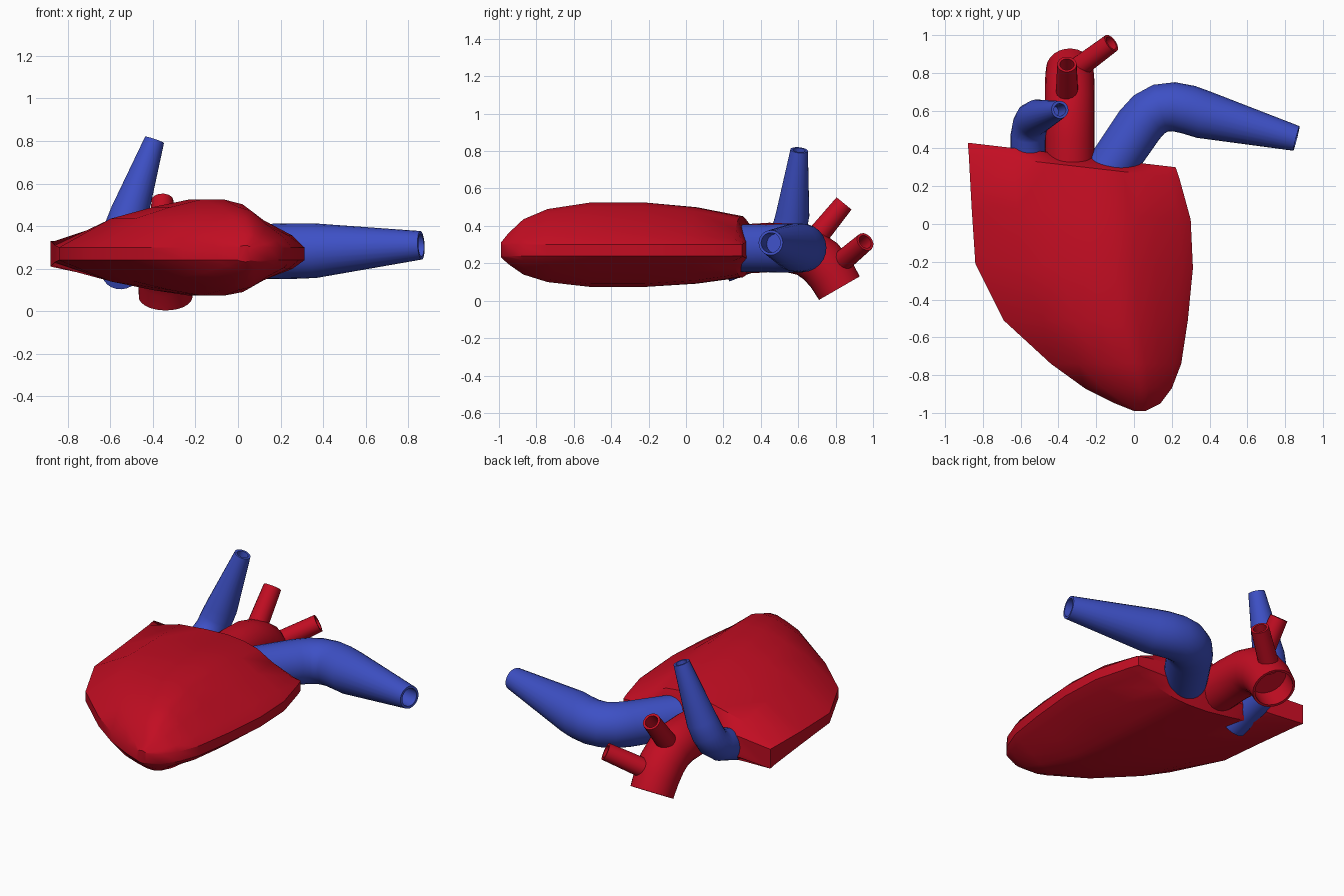
import bpy, bmesh, math
from mathutils import Vector

if "Cube" in bpy.data.objects:
    bpy.data.objects.remove(bpy.data.objects["Cube"])


def material(name, rgb):
    m = bpy.data.materials.new(name)
    m.diffuse_color = (*rgb, 1)
    m.use_nodes = True
    m.node_tree.nodes["Principled BSDF"].inputs["Base Color"].default_value = m.diffuse_color
    return m


RED = material("heart red", (0.54, 0.004, 0.016))
BLUE = material("vein blue", (0.047, 0.08, 0.56))


def finish(bm, name, mat, angle):
    bmesh.ops.recalc_face_normals(bm, faces=bm.faces)
    me = bpy.data.meshes.new(name)
    bm.to_mesh(me)
    bm.free()
    ob = bpy.data.objects.new(name, me)
    bpy.context.collection.objects.link(ob)
    me.materials.append(mat)
    bpy.ops.object.select_all(action='DESELECT')
    ob.select_set(True)
    bpy.context.view_layer.objects.active = ob
    bpy.ops.object.shade_smooth_by_angle(angle=math.radians(angle))
    return ob


def loft(bm, rings):
    rows = [[bm.verts.new(p) for p in r] for r in rings]
    n = len(rows[0])
    for a, b in zip(rows, rows[1:]):
        for i in range(n):
            j = (i + 1) % n
            bm.faces.new((a[i], a[j], b[j], b[i]))
    bm.faces.new(rows[0])
    bm.faces.new(rows[-1])


def tube(name, mat, path, radii, sides=24, wall=0.014, depth=0.12):
    """Swept round vessel with a hollow far end."""
    pts = [Vector(p) for p in path]
    rings, side = [], None
    for i, p in enumerate(pts):
        d = (pts[min(i + 1, len(pts) - 1)] - pts[max(i - 1, 0)]).normalized()
        if side is None:
            side = d.orthogonal()
        side = (side - d * side.dot(d)).normalized()
        up = d.cross(side)
        circ = [side * math.cos(2 * math.pi * k / sides) + up * math.sin(2 * math.pi * k / sides)
                for k in range(sides)]
        rings.append([p + c * radii[i] for c in circ])
    r = radii[-1] - wall
    rings.append([p + c * r for c in circ])
    rings.append([p - d * depth + c * r for c in circ])
    bm = bmesh.new()
    loft(bm, rings)
    return finish(bm, name, mat, 40)


# Heart body: lens-shaped sections (y, left x, right x, bulge, shear, left edge half-height)
PROFILE = [(0, 0), (.21, .6), (.38, .84), (.53, 1), (.64, 1), (.73, .9), (.83, .57), (.95, .25), (1, 0)]
STATIONS = [
    (-.99, .00, .06, .01, 0, .03),
    (-.95, -.10, .14, .06, 0, .03),
    (-.87, -.26, .20, .135, 0, .03),
    (-.74, -.44, .25, .19, 0, .03),
    (-.51, -.69, .285, .225, 0, .03),
    (-.22, -.84, .312, .225, .02, .03),
    (.06, -.86, .30, .195, .06, .04),
    (.305, -.875, .24, .14, .115, .055),
    (.362, -.88, .22, .02, .118, .06),
]
rings = []
for y, xl, xr, h, shear, e in STATIONS:
    ring = []
    for sign, scale, prof in ((1, 1, PROFILE), (-1, .74, PROFILE[::-1])):
        for u, f in prof:
            x = xl + (xr - xl) * u
            edge = e + (.03 - e) * u
            ring.append((x, y - shear * (x + .3), .27 + sign * (edge + h * f * scale)))
    rings.append(ring)
bm = bmesh.new()
loft(bm, rings)
finish(bm, "heart_body", RED, 32)

# Main artery arching over and down
tube("main_artery", RED,
     [(-.34, .2, .27), (-.34, .45, .285), (-.34, .57, .28), (-.34, .65, .258),
      (-.34, .72, .21), (-.34, .775, .145), (-.34, .82, .067)],
     [.132, .132, .132, .132, .132, .13, .126])

# Two small branches
tube("artery_branch_upper", RED, [(-.355, .69, .33), (-.355, .845, .52)], [.06, .052], 16)
tube("artery_branch_side", RED, [(-.32, .81, .19), (-.12, .958, .315)], [.058, .052], 16)

# Large vessel sweeping to the side
tube("large_vein", BLUE,
     [(-.2, .19, .28), (-.1, .335, .28), (.03, .525, .28), (.08, .58, .28), (.14, .613, .281),
      (.21, .621, .282), (.29, .605, .283), (.365, .58, .285), (.86, .453, .31)],
     [.125, .127, .13, .13, .13, .13, .13, .128, .067])

# Upright vessel
tube("upright_vein", BLUE,
     [(-.55, .2, .19), (-.56, .38, .26), (-.56, .47, .29), (-.55, .525, .33), (-.535, .555, .39),
      (-.51, .57, .46), (-.392, .605, .805)],
     [.093, .093, .093, .093, .093, .09, .047])
